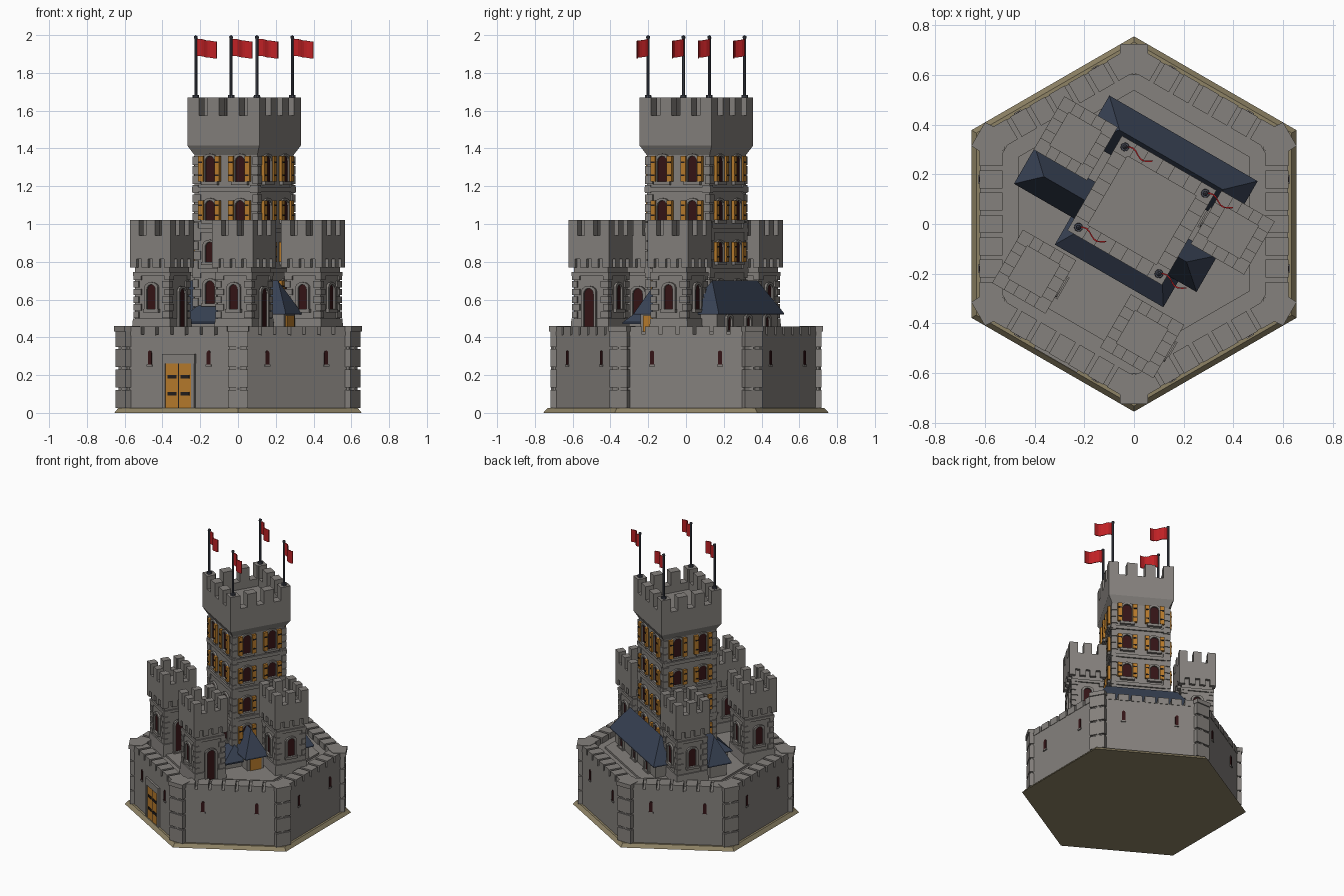
import bpy, bmesh, math
from mathutils import Matrix, Vector

if "Cube" in bpy.data.objects:
    bpy.data.objects.remove(bpy.data.objects["Cube"])

def material(name, rgb):
    m = bpy.data.materials.new(name)
    m.diffuse_color = (*rgb, 1)
    m.use_nodes = True
    m.node_tree.nodes["Principled BSDF"].inputs["Base Color"].default_value = m.diffuse_color
    return m

MATS = [material("grey_stone", (0.235, 0.22, 0.205)), material("dark_red_opening", (0.035, 0.007, 0.008)),
        material("orange_wood", (0.48, 0.2, 0.025)), material("slate_blue_roof", (0.04, 0.055, 0.09)),
        material("red_cloth", (0.52, 0.015, 0.018)), material("pole_metal", (0.055, 0.06, 0.08)),
        material("sand_ground", (0.27, 0.225, 0.13)), material("black_iron", (0.015, 0.012, 0.012))]
STONE, DARK, WOOD, ROOF, RED, METAL, SAND, IRON = range(8)
I4 = Matrix.Identity(4)

def T(x, y, z=0):
    return Matrix.Translation((x, y, z))

def R(deg):
    return Matrix.Rotation(math.radians(deg), 4, 'Z')

def face_frame(m, deg, dist, along=0, z=0):
    """Frame on a vertical face: x along it, y up, z outward."""
    basis = Matrix(((0, 0, 1, dist), (1, 0, 0, along), (0, 1, 0, z), (0, 0, 0, 1)))
    return m @ R(deg) @ basis

def prism(bm, pts, z0, z1, mat=STONE, m=I4, top=1.0):
    n = len(pts)
    lo = [bm.verts.new(m @ Vector((x, y, z0))) for x, y in pts]
    hi = [bm.verts.new(m @ Vector((x * top, y * top, z1))) for x, y in pts]
    fs = [bm.faces.new(lo[::-1]), bm.faces.new(hi)]
    fs += [bm.faces.new((lo[i], lo[(i + 1) % n], hi[(i + 1) % n], hi[i])) for i in range(n)]
    for f in fs:
        f.material_index = mat

def box(bm, x0, x1, y0, y1, z0, z1, mat=STONE, m=I4):
    prism(bm, [(x0, y0), (x1, y0), (x1, y1), (x0, y1)], z0, z1, mat, m)

def square(bm, h, z0, z1, m, top=1.0):
    prism(bm, [(-h, -h), (h, -h), (h, h), (-h, h)], z0, z1, STONE, m, top)

def ngon(n, r, start=0):
    return [(r * math.cos(math.radians(start + 360 * i / n)),
             r * math.sin(math.radians(start + 360 * i / n))) for i in range(n)]

def arch(w, h):
    r = w / 2
    return [(-r, 0), (r, 0)] + [(r * math.cos(a), h - r + r * math.sin(a))
                                for a in [math.pi * i / 6 for i in range(7)]]

def ring(bm, outer, inner, z1, m):
    n = len(outer)
    o0, o1, i1, i0 = [[bm.verts.new(m @ Vector((x, y, z))) for x, y in p]
                      for p, z in ((outer, 0), (outer, z1), (inner, z1), (inner, 0))]
    for a, b in ((o0, o1), (o1, i1), (i1, i0)):
        for k in range(n):
            j = (k + 1) % n
            bm.faces.new((a[k], a[j], b[j], b[k]))

def window(bm, m, w, h, shutters=False):
    """Arched opening with stone surround, sill and optional shutters."""
    prism(bm, arch(w, h), 0, 0.003, DARK, m)
    outer = [(x * (1 + 0.03 / w), y + (0.012 if y > 0 else 0)) for x, y in arch(w, h)]
    ring(bm, outer, arch(w, h), 0.014, m)
    box(bm, -w / 2 - 0.02, w / 2 + 0.02, -0.018, 0, 0, 0.02, STONE, m)
    if shutters:
        for s in (-1, 1):
            a, b = sorted((s * (w / 2 + 0.006), s * (w / 2 + 0.036)))
            box(bm, a, b, 0, h, 0.006, 0.024, WOOD, m)
            for t in (0.25, 0.75):
                box(bm, a + 0.004, b - 0.004, h * t - 0.004, h * t + 0.004, 0.024, 0.027, IRON, m)

def make(name, build):
    bm = bmesh.new()
    build(bm)
    bmesh.ops.recalc_face_normals(bm, faces=bm.faces)
    me = bpy.data.meshes.new(name)
    bm.to_mesh(me)
    bm.free()
    for mt in MATS:
        me.materials.append(mt)
    bpy.context.collection.objects.link(bpy.data.objects.new(name, me))

def crown(bm, m, h, z0, zn, z1, th, n, floor):
    """Battlement: solid block, parapet and n merlons per side."""
    square(bm, h, z0, floor, m)
    w = 2 * h / (2 * n - 1) * 1.12
    step = (2 * h - w) / (n - 1)
    for k in range(4):
        f = face_frame(m, 90 * k, h)
        box(bm, -h, h - th, floor, zn, -th, 0, STONE, f)
        for i in range(n):
            a = -h + step * i
            box(bm, a, a + w, zn, z1, -th, 0, STONE, f)

def quoins(bm, m, h, z0, z1, step):
    k, z = 0, z0
    while z + step <= z1 + 0.001:
        a, b = (0.04, 0.025) if k % 2 else (0.025, 0.04)
        for q in range(4):
            box(bm, h - a, h + 0.007, h - b, h + 0.007, z + 0.003, z + step - 0.003, STONE, m @ R(90 * q))
        z += step
        k += 1

# ground slab
make("ground_slab", lambda bm: prism(bm, ngon(6, 0.756, 30), 0, 0.025, SAND, I4, 0.97))

# outer hexagonal wall with merlons, slits and raised yard
AP = 0.62
def outer_wall(bm):
    prism(bm, ngon(6, AP / math.cos(math.pi / 6), 30), 0.02, 0.415)
    prism(bm, ngon(6, 0.54, 30), 0.415, 0.43)
    for k in range(6):
        f = face_frame(I4, 60 * k, AP)
        for i in range(7):
            a = -0.315 + 0.63 * i / 7
            box(bm, a + 0.009, a + 0.081, 0.41, 0.457, -0.09, 0.003, STONE, f)
        for s in (-0.18, 0.18):
            fs = face_frame(I4, 60 * k, AP, s, 0.255)
            prism(bm, arch(0.022, 0.075), 0, 0.004, DARK, fs)
            box(bm, -0.016, 0.016, -0.01, 0, 0, 0.008, STONE, fs)
make("outer_wall", outer_wall)

# stacked corner piers
def piers(bm):
    for k in range(6):
        m = R(30 + 60 * k)
        for i in range(4):
            z = 0.02 + 0.108 * i
            box(bm, 0.6, 0.705, -0.045, 0.045, z, z + 0.108, STONE, m)
            box(bm, 0.6, 0.717, -0.053, 0.053, z + 0.006, z + 0.102, STONE, m)
        prism(bm, [(0.60, 0), (0.64, -0.06), (0.725, -0.055), (0.725, 0.055), (0.64, 0.06)], 0.43, 0.46, STONE, m)
make("corner_piers", piers)

# main gate
def gate(bm):
    f = face_frame(I4, 240, AP, 0, 0.022)
    box(bm, -0.08, 0.08, 0, 0.24, 0, 0.008, WOOD, f)
    box(bm, -0.1, 0.1, 0.24, 0.29, 0, 0.014, STONE, f)
    for s in (-1, 1):
        a, b = sorted((s * 0.08, s * 0.098))
        box(bm, a, b, 0, 0.24, 0, 0.014, STONE, f)
        for z in (0.07, 0.16):
            a, b = sorted((s * 0.012, s * 0.065))
            box(bm, a, b, z, z + 0.018, 0.008, 0.012, IRON, f)
    box(bm, -0.002, 0.002, 0, 0.24, 0.008, 0.01, IRON, f)
make("main_gate", gate)

# keep, turned 30 degrees
K = T(0.032, 0.055) @ R(-30)
def keep(bm):
    h = 0.192
    square(bm, h, 0.4, 1.4, K)
    quoins(bm, K, h, 0.46, 1.36, 0.05)
    for z in (0.74, 0.955, 1.17):
        square(bm, h + 0.01, z, z + 0.025, K)
    square(bm, h, 1.365, 1.415, K, 0.22 / h)
    crown(bm, K, 0.22, 1.415, 1.575, 1.67, 0.06, 4, 1.52)
    for k in range(4):
        for z, hh in ((0.58, 0.12), (0.8, 0.105), (1.02, 0.105), (1.225, 0.135)):
            for s in (-0.092, 0.092):
                window(bm, face_frame(K, 90 * k, h, s, z), 0.058, hh, k != 3 or z > 1)
make("keep", keep)

# four corner towers
for name, (x, y), door in (("north_west_tower", (-0.235, 0.345), None), ("west_tower", (-0.402, -0.192), 0),
                           ("south_tower", (0.033, -0.452), 0), ("east_tower", (0.398, -0.035), 180)):
    def tower(bm):
        m = T(x, y) @ R(-30)
        h = 0.104
        square(bm, h, 0.4, 0.84, m)
        square(bm, h + 0.016, 0.4, 0.5, m, 0.94)
        square(bm, h + 0.009, 0.725, 0.745, m)
        quoins(bm, m, h, 0.5, 0.74, 0.04)
        crown(bm, m, 0.124, 0.815, 0.94, 1.02, 0.048, 3, 0.9)
        for k in range(4):
            for i in range(4):
                a = -0.124 + 0.0693 * i
                box(bm, a, a + 0.04, 0.77, 0.815, -0.03, 0, STONE, face_frame(m, 90 * k, 0.124))
            if door == 90 * k:
                window(bm, face_frame(m, 90 * k, h + 0.012, 0, 0.44), 0.06, 0.22)
            else:
                window(bm, face_frame(m, 90 * k, h, 0, 0.55), 0.052, 0.13)
    make(name, tower)

# halls around the keep with hipped roofs: eave box, ridge ends, heights
for name, (u0, u1, v0, v1), (a, b, rv), (z0, z1) in (
        ("north_east_hall", (-0.345, 0.345, 0.13, 0.335), (-0.24, 0.24, 0.235), (0.53, 0.70)),
        ("north_west_hall", (-0.5, -0.1, -0.165, 0.005), (-0.41, -0.1, -0.08), (0.53, 0.70)),
        ("south_west_lean_to", (-0.235, 0.27, -0.295, -0.1), (-0.17, 0.2, -0.185), (0.48, 0.575)),
        ("south_east_porch", (0.1, 0.355, -0.175, -0.005), (0.1, 0.26, -0.09), (0.53, 0.70))):
    def hall(bm):
        box(bm, u0 + 0.025, u1 - 0.025, v0 + 0.025, v1 - 0.025, 0.4, z0, STONE, K)
        box(bm, u0, u1, v0, v1, z0 - 0.01, z0, ROOF, K)
        c = [bm.verts.new(K @ Vector(p)) for p in ((u0, v0, z0), (u1, v0, z0), (u1, v1, z0), (u0, v1, z0),
                                                   (a, rv, z1), (b, rv, z1))]
        for ix in ((0, 1, 5, 4), (1, 2, 5), (2, 3, 4, 5), (3, 0, 4), (3, 2, 1, 0)):
            bm.faces.new([c[i] for i in ix]).material_index = ROOF
        if name == "north_east_hall":
            for s in (-0.2, 0, 0.2):
                window(bm, face_frame(K, 90, v1 - 0.025, s, 0.44), 0.04, 0.07)
        if name == "south_east_porch":
            box(bm, -0.04, 0.04, 0, 0.1, 0, 0.008, WOOD, face_frame(K, 0, u1 - 0.025, -0.09, 0.415))
    make(name, hall)

# flagpoles and waving flags on the keep corners
def poles(bm):
    for su in (-1, 1):
        for sv in (-1, 1):
            m = K @ T(0.187 * su, 0.187 * sv)
            prism(bm, ngon(10, 0.024), 1.6, 1.682, METAL, m, 0.7)
            prism(bm, ngon(8, 0.008), 1.6, 1.985, METAL, m)
            bs = bmesh.ops.create_icosphere(bm, subdivisions=1, radius=0.012, matrix=m @ T(0, 0, 1.988))
            for f in {f for v in bs["verts"] for f in v.link_faces}:
                f.material_index = METAL
make("flagpoles", poles)

def flags(bm):
    n = 8
    for su in (-1, 1):
        for sv in (-1, 1):
            m = K @ T(0.187 * su, 0.187 * sv)
            path = [(0.125 * i / n, 0.012 * math.sin(i * 0.85)) for i in range(n + 1)]
            for (xa, ya), (xb, yb) in zip(path, path[1:]):
                pts = [(xa, ya - 0.003), (xb, yb - 0.003), (xb, yb + 0.003), (xa, ya + 0.003)]
                d = 0.12 * xa
                prism(bm, pts, 1.89 - d, 1.98 - d, RED, m)
make("flags", flags)
